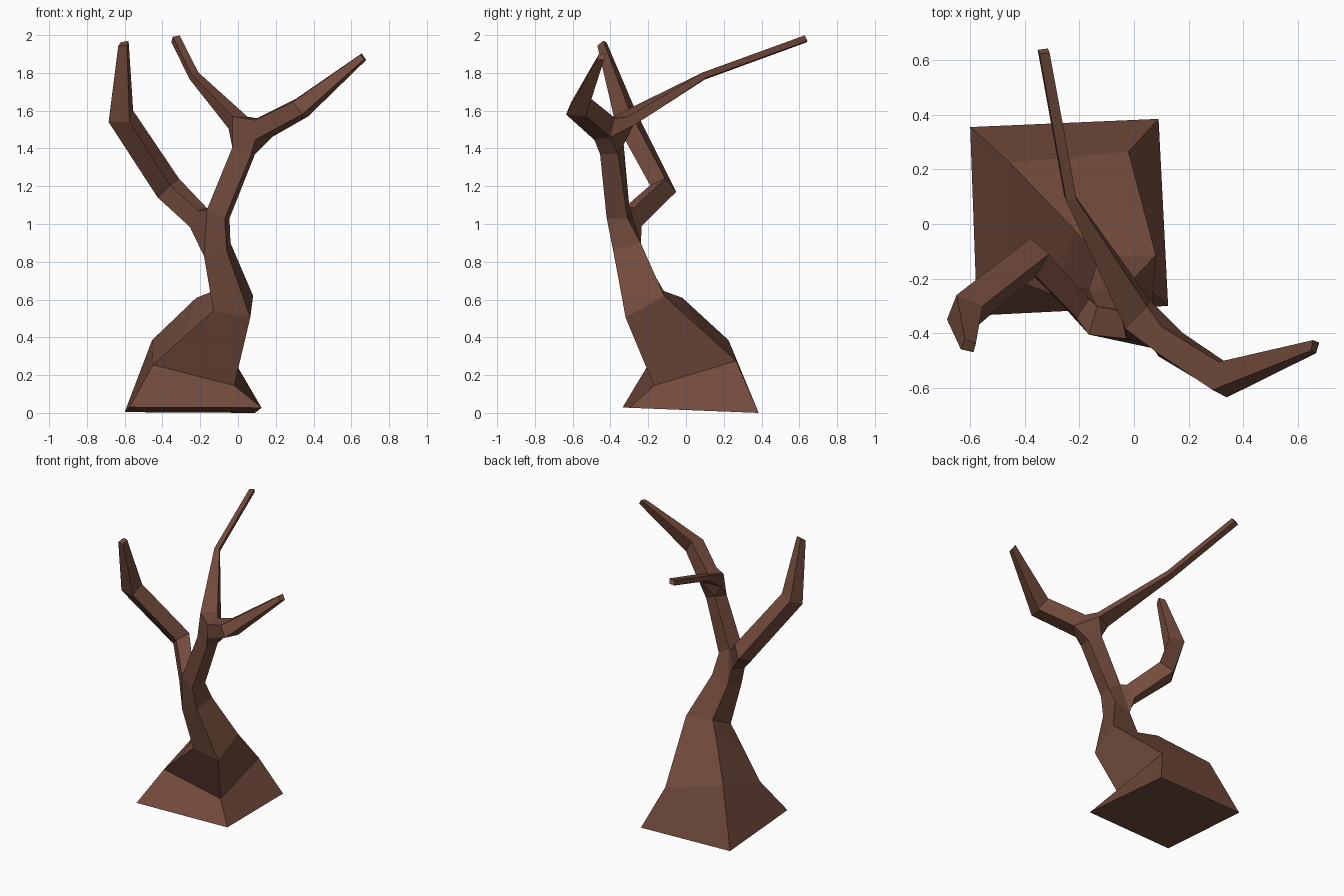
import bpy, bmesh
from mathutils import Vector

if "Cube" in bpy.data.objects:
    bpy.data.objects.remove(bpy.data.objects["Cube"])

bm = bmesh.new()


def ring(*pts):
    """Four-sided cross-section; with three corners the fourth completes a parallelogram."""
    p = [Vector(c) for c in pts]
    if len(p) == 3:
        p.append(p[0] + p[2] - p[1])
    return [bm.verts.new(c) for c in p]


def tip(section, centre, scale):
    """Shrunken copy of a section, moved to the end of a branch."""
    mid = sum((v.co for v in section), Vector()) / 4
    return [bm.verts.new(Vector(centre) + (v.co - mid) * scale) for v in section]


def bridge(a, b, skip=()):
    for i in range(4):
        if i not in skip:
            j = (i + 1) % 4
            bm.faces.new((a[i], a[j], b[j], b[i]))


def limb(*sections):
    """Tube through the sections, capped at its end."""
    for a, b in zip(sections, sections[1:]):
        bridge(a, b)
    bm.faces.new(sections[-1])


# Trunk rings: front-left, front-right, back-right, back-left
base = ring((-.575, -.335, .03), (.125, -.30, .027), (.09, .385, 0), (-.60, .355, .004))
root = ring((-.45, -.20, .255), (-.02, -.17, .145), (-.02, .265, .275), (-.455, .225, .385))
waist = ring((-.13, -.325, .54), (.065, -.32, .505), (.08, -.115, .62), (-.13, -.118, .645))
neck = ring((-.18, -.38, .83), (-.06, -.385, .86), (-.04, -.24, .90), (-.165, -.24, .86))
fork = ring((-.165, -.405, 1.075), (-.07, -.42, 1.03), (-.045, -.31, 1.03), (-.135, -.30, 1.09))
crown = ring((-.03, -.42, 1.405), (.07, -.455, 1.37), (.09, -.36, 1.37), (0, -.33, 1.42))

# Shoulder between root and waist, with a bulge at the back left
shoulder = [bm.verts.new(a.co.lerp(b.co, .5)) for a, b in zip(root, waist)]
shoulder[3].co = (-.22, -.02, .61)

bm.faces.new(base)
for lower, upper in ((base, root), (root, shoulder), (shoulder, waist), (waist, neck)):
    bridge(lower, upper)
bridge(neck, fork, skip=(3,))
bridge(fork, crown)

# Left branch grows out of the open left side: low, back, top, front
socket = [neck[0], neck[3], fork[3], fork[0]]
l_start = ring((-.255, -.305, .985), (-.205, -.235, .99), (-.165, -.275, 1.085), (-.21, -.345, 1.07))
l_elbow = ring((-.425, -.13, 1.14), (-.38, -.052, 1.17), (-.312, -.11, 1.24), (-.36, -.19, 1.205))
l_bend = ring((-.685, -.35, 1.54), (-.65, -.26, 1.585), (-.555, -.30, 1.60), (-.575, -.375, 1.54))
limb(socket, l_start, l_elbow, l_bend, tip(l_bend, (-.605, -.447, 1.955), .42))

# Right branch: front-low, back-low, back-top, front-top
r_start = ring((.09, -.485, 1.445), (.18, -.40, 1.46), (.10, -.375, 1.56), (-.03 + .12, -.475, 1.55))
r_elbow = ring((.34, -.635, 1.58), (.372, -.53, 1.57), (.31, -.505, 1.665), (.288, -.608, 1.645))
limb(r_start, r_elbow, tip(r_elbow, (.662, -.449, 1.885), .37))

# Back branch: left-low, left-top, right-top, right-low
b_start = ring((-.05, -.325, 1.505), (-.03, -.385, 1.57), (.05, -.305, 1.568), (.06, -.28, 1.52))
b_elbow = ring((-.255, .10, 1.765), (-.248, .085, 1.795), (-.21, .09, 1.803))
limb(b_start, b_elbow, tip(b_elbow, (-.331, .633, 1.98), .97))

# Crotch joining the trunk crown to the right and back branches
fl, fr, br, bl = crown
r0, r1, r2, r3 = r_start
b0, b1, b2, b3 = b_start
for f in ((fl, fr, r0, r3, b1), (fr, br, r1, r0), (br, bl, b3, r1), (bl, fl, b0),
          (fl, b1, b0), (bl, b0, b3), (b1, r3, r2, b2), (r1, b3, b2, r2)):
    bm.faces.new(f)

bmesh.ops.recalc_face_normals(bm, faces=bm.faces)
mesh = bpy.data.meshes.new("bare_tree")
bm.to_mesh(mesh)
bm.free()

# Bark colour
bark = bpy.data.materials.new("bark")
bark.diffuse_color = (.17, .07, .045, 1)
bark.use_nodes = True
bark.node_tree.nodes["Principled BSDF"].inputs["Base Color"].default_value = bark.diffuse_color
mesh.materials.append(bark)
tree = bpy.data.objects.new("bare_tree", mesh)
bpy.context.collection.objects.link(tree)
